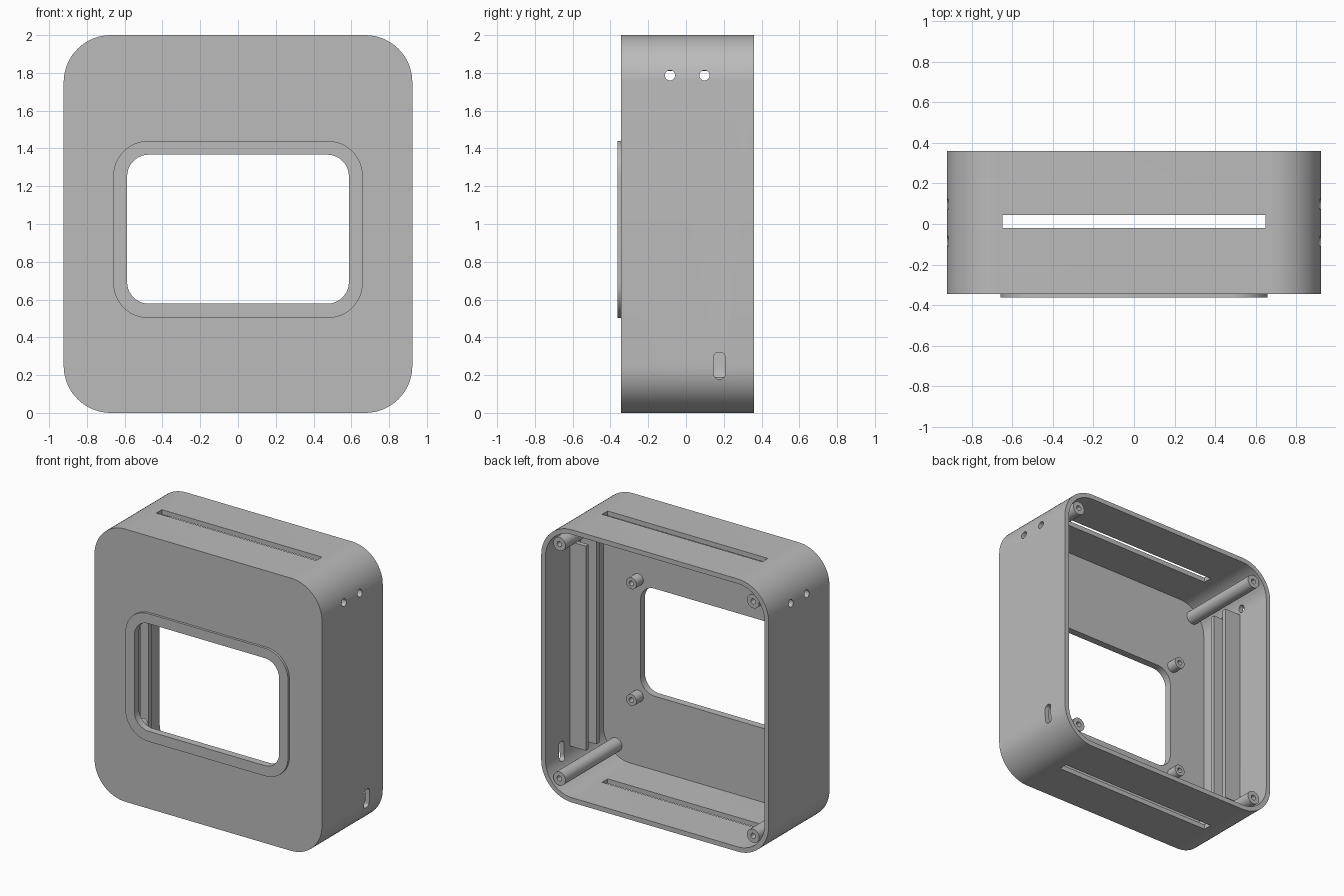
import bpy, bmesh, math
from mathutils import Matrix, Vector

if "Cube" in bpy.data.objects:
    bpy.data.objects.remove(bpy.data.objects["Cube"])

grey = bpy.data.materials.new("light grey plastic")
grey.use_nodes = True
colour = (0.5, 0.5, 0.5, 1)
grey.diffuse_color = colour
grey.node_tree.nodes["Principled BSDF"].inputs["Base Color"].default_value = colour

# Axes of the cross-section (u, v) and of the extrusion, as matrix columns
AXES = {
    "y": Matrix(((1, 0, 0), (0, 0, 1), (0, 1, 0))),
    "x": Matrix(((0, 0, 1), (1, 0, 0), (0, 1, 0))),
    "z": Matrix(((1, 0, 0), (0, 1, 0), (0, 0, 1))),
}


def prism(name, axis, u, v, depth, radius=0, steps=12):
    """Rounded rectangle with ranges u and v, extruded over the range depth."""
    points = []
    if radius:
        corners = ((u[1], v[1]), (u[0], v[1]), (u[0], v[0]), (u[1], v[0]))
        signs = ((-1, -1), (1, -1), (1, 1), (-1, 1))
        for i, ((cu, cv), (su, sv)) in enumerate(zip(corners, signs)):
            for k in range(steps + 1):
                a = math.pi / 2 * (i + k / steps)
                points.append((cu + radius * (su + math.cos(a)),
                               cv + radius * (sv + math.sin(a))))
    else:
        points = [(u[0], v[0]), (u[1], v[0]), (u[1], v[1]), (u[0], v[1])]
    bm = bmesh.new()
    face = bm.faces.new([bm.verts.new(AXES[axis] @ Vector((p, q, depth[0])))
                         for p, q in points])
    new = bmesh.ops.extrude_face_region(bm, geom=[face])["geom"]
    shift = AXES[axis] @ Vector((0, 0, depth[1] - depth[0]))
    bmesh.ops.translate(bm, vec=shift,
                        verts=[g for g in new if isinstance(g, bmesh.types.BMVert)])
    bmesh.ops.remove_doubles(bm, verts=bm.verts, dist=1e-5)
    bmesh.ops.recalc_face_normals(bm, faces=bm.faces)
    mesh = bpy.data.meshes.new(name)
    bm.to_mesh(mesh)
    bm.free()
    mesh.materials.append(grey)
    obj = bpy.data.objects.new(name, mesh)
    bpy.context.collection.objects.link(obj)
    return obj


def rod(name, axis, u, v, r, depth):
    """Cylinder: a rounded square whose corners meet."""
    return prism(name, axis, (u - r, u + r), (v - r, v + r), depth, r, 6)


def cut(obj, cutters):
    """Subtract the cutters from obj and remove them."""
    for c in cutters:
        mod = obj.modifiers.new("cut", "BOOLEAN")
        mod.operation, mod.solver, mod.object = "DIFFERENCE", "EXACT", c
    bpy.context.view_layer.update()
    evaluated = obj.evaluated_get(bpy.context.evaluated_depsgraph_get())
    mesh = bpy.data.meshes.new_from_object(evaluated)
    obj.modifiers.clear()
    obj.data = mesh
    for c in cutters:
        bpy.data.objects.remove(c)
    return obj


FRONT, BACK, WALL = -0.345, 0.36, 0.035
HALF = 0.923
INNER = HALF - WALL


def window_cutter():
    return prism("window_cutter", "y", (-0.587, 0.587), (0.578, 1.367), (-0.5, -0.2), 0.115)


# Open-backed housing with window, panel slots, cable holes and a side slot
parts = [cut(
    prism("housing", "y", (-HALF, HALF), (0, 2), (FRONT, BACK), 0.25, 16),
    [prism("cavity", "y", (-INNER, INNER), (WALL, 2 - WALL), (FRONT + WALL, 0.6), 0.215, 16),
     window_cutter(),
     prism("panel_slot", "z", (-0.65, 0.65), (-0.02, 0.045), (-0.2, 2.2)),
     rod("front_cable_hole", "x", -0.085, 1.787, 0.027, (-1.2, 1.2)),
     rod("rear_cable_hole", "x", 0.098, 1.787, 0.027, (-1.2, 1.2)),
     prism("side_slot", "x", (0.148, 0.206), (0.18, 0.32), (0.7, 1.2), 0.022, 6)])]

# Raised frame round the window
parts.append(cut(
    prism("window_frame", "y", (-0.66, 0.66), (0.502, 1.44), (-0.363, FRONT), 0.185),
    [window_cutter()]))


def tube(name, x, z, r, bore, end):
    body = rod(name, "y", x, z, r, (FRONT + WALL - 0.005, end))
    parts.append(cut(body, [rod("bore", "y", x, z, bore, (FRONT + WALL + 0.01, 0.6))]))


for side, sx in (("left", 1), ("right", -1)):
    # Screw posts in the corners, short standoffs round the window
    for level, post_z, stand_z in (("lower", 0.14, 0.545), ("upper", 1.86, 1.4)):
        tube(f"{side}_{level}_post", sx * 0.786, post_z, 0.05, 0.019, 0.345)
        tube(f"{side}_{level}_standoff", sx * 0.605, stand_z, 0.042, 0.018, -0.23)
    # Pair of upright rails on the side wall that hold a sliding panel
    for place, y in (("front", (-0.08, -0.045)), ("rear", (0.045, 0.078))):
        span = sorted((sx * (INNER - 0.13), sx * (INNER + 0.005)))
        parts.append(prism(f"{side}_{place}_rail", "z", span, y, (0.25, 1.75)))

# Smooth the curves, keep the edges sharp
bpy.ops.object.select_all(action="DESELECT")
for obj in parts:
    obj.select_set(True)
bpy.context.view_layer.objects.active = parts[0]
bpy.ops.object.shade_smooth_by_angle(angle=math.radians(30))
